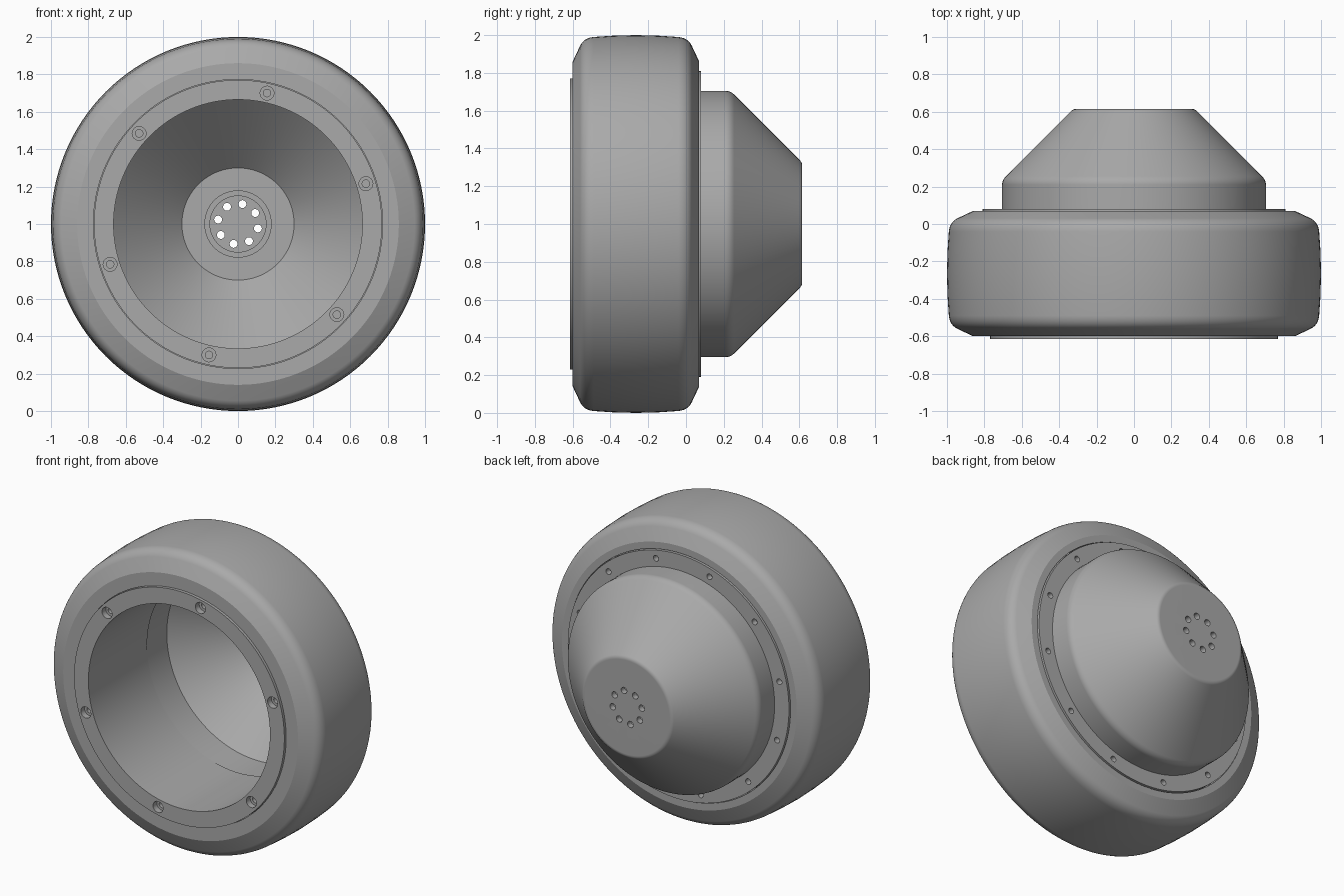
import bpy, bmesh, math
from mathutils import Matrix, Vector

cube = bpy.data.objects.get("Cube")
if cube:
    bpy.data.objects.remove(cube, do_unlink=True)

SEGMENTS = 128
PHASE = math.radians(77.5)   # all bolt circles share this angle

grey = bpy.data.materials.new("plain grey")
grey.use_nodes = True
colour = (0.4, 0.4, 0.4, 1)
grey.diffuse_color = colour
grey.node_tree.nodes["Principled BSDF"].inputs["Base Color"].default_value = colour


def make_object(name, bm):
    bmesh.ops.recalc_face_normals(bm, faces=bm.faces)
    mesh = bpy.data.meshes.new(name)
    bm.to_mesh(mesh)
    bm.free()
    obj = bpy.data.objects.new(name, mesh)
    bpy.context.collection.objects.link(obj)
    mesh.materials.append(grey)
    return obj


def fillet(start, corner, end, steps=6):
    """Rounded corner as a short quadratic curve of (y, radius) points."""
    a, b, c = Vector(start), Vector(corner), Vector(end)
    ts = [i / steps for i in range(steps + 1)]
    return [tuple(a * (1 - t) ** 2 + b * 2 * t * (1 - t) + c * t * t) for t in ts]


def lathe(name, profile, closed):
    """Turn a (y, radius) profile about the wheel axle."""
    bm = bmesh.new()
    verts = [bm.verts.new((r, y, 1)) for y, r in profile]
    pairs = list(zip(verts, verts[1:]))
    if closed:
        pairs.append((verts[-1], verts[0]))
    edges = [bm.edges.new(p) for p in pairs]
    bmesh.ops.spin(bm, geom=verts + edges, cent=(0, 0, 1), axis=(0, 1, 0),
                   angle=math.tau, steps=SEGMENTS, use_duplicate=False)
    bmesh.ops.remove_doubles(bm, verts=bm.verts, dist=0.0002)
    return make_object(name, bm)


def drill(obj, count, circle, radius, y0, y1):
    """Cut a ring of round holes running along the axle direction."""
    bm = bmesh.new()
    for i in range(count):
        a = PHASE + math.tau * i / count
        spot = Vector((circle * math.cos(a), (y0 + y1) / 2, 1 + circle * math.sin(a)))
        bmesh.ops.create_cone(
            bm, cap_ends=True, segments=24, radius1=radius, radius2=radius,
            depth=y1 - y0,
            matrix=Matrix.Translation(spot) @ Matrix.Rotation(math.pi / 2, 4, "X"))
    cutter = make_object("hole_cutter", bm)
    cutter.hide_render = True
    mod = obj.modifiers.new("holes", "BOOLEAN")
    mod.operation, mod.solver, mod.object = "DIFFERENCE", "EXACT", cutter
    bpy.context.view_layer.objects.active = obj
    bpy.ops.object.modifier_apply(modifier=mod.name)
    bpy.data.objects.remove(cutter, do_unlink=True)


# Tyre: crowned tread, rounded shoulders, bevelled sidewalls
MID = -0.265
half = [(0.335, 0.86)] + fillet((0.295, 0.945), (0.275, 0.985), (0.225, 0.99)) \
    + [(0.12, 0.997)]
front = [(MID - d, r) for d, r in half]
rear = [(MID + d, r) for d, r in reversed(half)]
tyre = lathe("tyre", front + [(MID, 1.0)] + rear
             + [(0.07, 0.815), (0, 0.815), (0, 0.773), (-0.6, 0.773)], True)

# Rim liner: tube with the raised front ring
rim = lathe("rim_liner", [(-0.615, 0.665), (-0.615, 0.77), (-0.002, 0.77),
                          (-0.002, 0.665)], True)
drill(rim, 6, 0.717, 0.037, -0.65, -0.575)
drill(rim, 6, 0.717, 0.02, -0.6, -0.53)

# Hub: rear flange, drum and cone outside; hollow with a raised boss inside
outside = [(0, 0.81), (0.08, 0.81), (0.08, 0.705)] \
    + fillet((0.21, 0.705), (0.235, 0.705), (0.255, 0.685)) \
    + fillet((0.605, 0.335), (0.615, 0.325), (0.615, 0.31), 4) + [(0.615, 0)]
inside = [(0.575, 0), (0.575, 0.15), (0.55, 0.15), (0.55, 0.18), (0.57, 0.18),
          (0.57, 0.3), (0.205, 0.665), (0, 0.67)]
hub = lathe("hub", inside + outside, False)
# close the flange's inner face between the two ends of the profile
bm = bmesh.new()
bm.from_mesh(hub.data)
bmesh.ops.bridge_loops(bm, edges=[e for e in bm.edges if e.is_boundary])
bmesh.ops.recalc_face_normals(bm, faces=bm.faces)
bm.to_mesh(hub.data)
bm.free()
drill(hub, 8, 0.109, 0.021, 0.5, 0.7)
drill(hub, 12, 0.757, 0.019, 0.04, 0.12)

# Smooth turned surfaces, crisp machined edges
for obj in (tyre, rim, hub):
    bpy.ops.object.select_all(action="DESELECT")
    obj.select_set(True)
    bpy.context.view_layer.objects.active = obj
    bpy.ops.object.shade_smooth_by_angle(angle=math.radians(22))
    weighted = obj.modifiers.new("even shading", "WEIGHTED_NORMAL")
    weighted.keep_sharp = True
